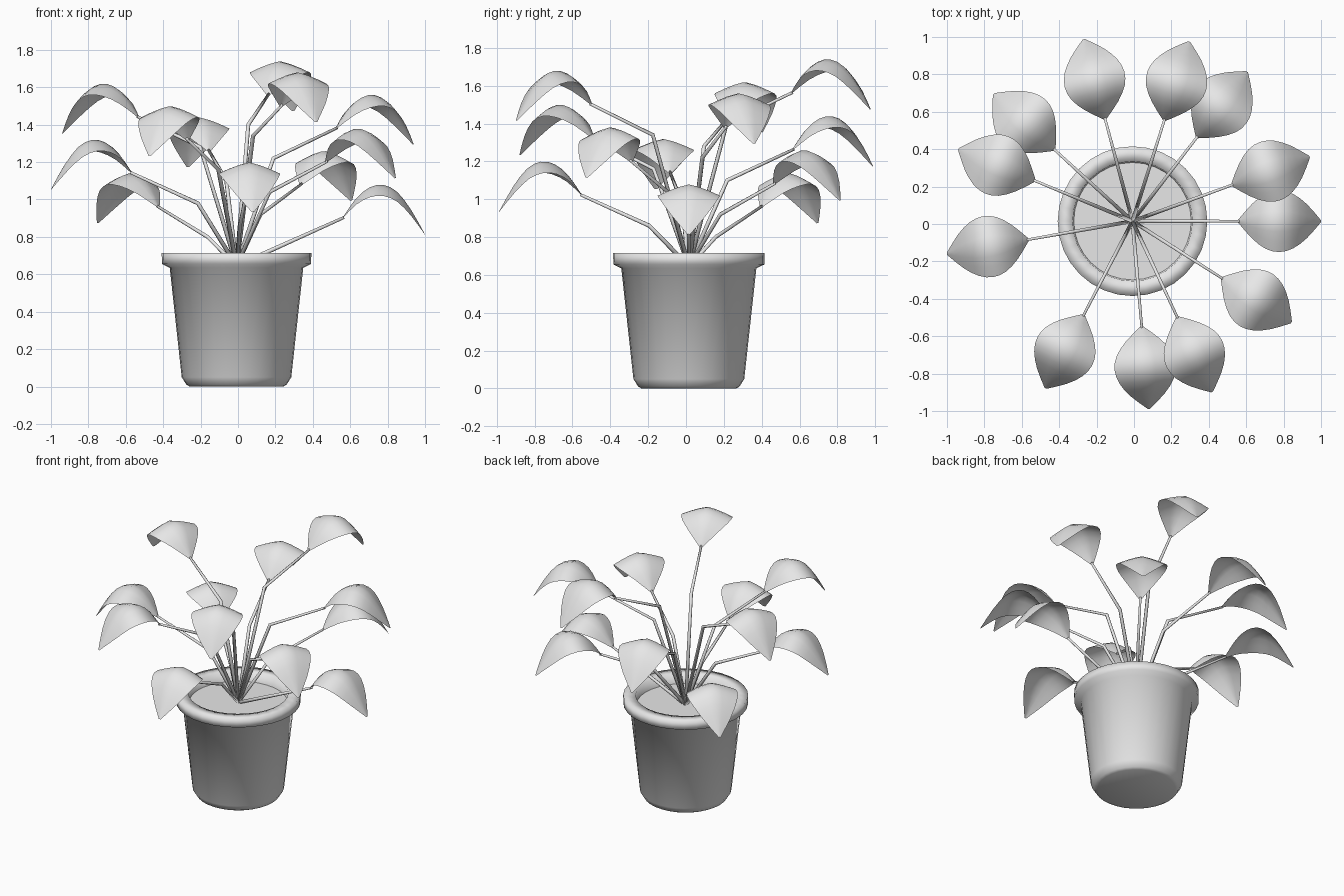
import bpy, bmesh, math
from mathutils import Matrix, Vector

if "Cube" in bpy.data.objects:
    bpy.data.objects.remove(bpy.data.objects["Cube"], do_unlink=True)

CENTRE = Vector((-0.008, 0.015, 0))
LEAVES = 12
GOLDEN = math.radians(137.5)

# One plain grey for the whole model
grey = bpy.data.materials.new("plain grey")
grey.use_nodes = True
grey.diffuse_color = (0.8, 0.8, 0.8, 1)
grey.node_tree.nodes["Principled BSDF"].inputs["Base Color"].default_value = (0.8, 0.8, 0.8, 1)


def make_object(name, bm, smooth=True):
    mesh = bpy.data.meshes.new(name)
    for face in bm.faces:
        face.smooth = smooth
    bm.to_mesh(mesh)
    bm.free()
    mesh.materials.append(grey)
    obj = bpy.data.objects.new(name, mesh)
    bpy.context.collection.objects.link(obj)
    return obj


def lathe(name, profile, sides=32):
    """Spin an (r, z) profile around the pot axis."""
    bm = bmesh.new()
    verts = [bm.verts.new((r, 0, z)) for r, z in profile]
    edges = [bm.edges.new(pair) for pair in zip(verts, verts[1:])]
    bmesh.ops.spin(bm, geom=verts + edges, cent=(0, 0, 0), axis=(0, 0, 1),
                   angle=math.tau, steps=sides, use_merge=False)
    bmesh.ops.remove_doubles(bm, verts=bm.verts, dist=0.0005)
    bmesh.ops.recalc_face_normals(bm, faces=bm.faces)
    obj = make_object(name, bm)
    obj.location = CENTRE
    return obj


def sample(points, t):
    """Catmull-Rom reading of evenly spaced values, t from 0 to 1."""
    last = len(points) - 1
    i = min(int(t * last), last - 1)
    f = t * last - i
    b, c = points[i], points[i + 1]
    a = points[i - 1] if i else 2 * b - c
    d = points[i + 2] if i + 2 <= last else 2 * c - b
    return b + 0.5 * f * (c - a + f * (2*a - 5*b + 4*c - d + f * (3*(b - c) + d - a)))


def make_leaf(name, angle, base_z):
    """Arched blade, folded softly along its midrib."""
    rib = [0, 0.105, 0.165, 0.178, 0.14, 0.045, -0.085]
    width = [0.008, 0.092, 0.148, 0.165, 0.145, 0.09, 0.006]
    rows, half = 12, 3
    bm = bmesh.new()
    grid = []
    for j in range(rows + 1):
        t = j / rows
        w, z = sample(width, t), sample(rib, t)
        row = []
        for k in range(-half, half + 1):
            u = k / half
            drop = 0.36 * w * abs(u) ** 1.3
            row.append(bm.verts.new((0.565 + 0.442 * t, u * w, base_z + z - drop)))
        grid.append(row)
    for r0, r1 in zip(grid, grid[1:]):
        for k in range(2 * half):
            bm.faces.new((r0[k], r1[k], r1[k + 1], r0[k + 1]))
    obj = make_object(name, bm)
    obj.matrix_world = Matrix.Translation(CENTRE) @ Matrix.Rotation(angle, 4, "Z")


def make_stem(name, angle, base_z):
    """Thin six-sided stalk with one bend, tapering to the leaf."""
    path = [(0, 0.645, 0.012), (0.21, base_z - 0.16, 0.011), (0.575, base_z + 0.004, 0.008)]
    bm = bmesh.new()
    rings = []
    for i, (r, z, size) in enumerate(path):
        before, after = path[max(i - 1, 0)], path[min(i + 1, 2)]
        slope = math.atan2(after[1] - before[1], after[0] - before[0])
        ring = []
        for k in range(6):
            a = math.tau * k / 6
            up, side = size * math.cos(a), size * math.sin(a)
            ring.append(bm.verts.new((r - up * math.sin(slope), side, z + up * math.cos(slope))))
        rings.append(ring)
    for r0, r1 in zip(rings, rings[1:]):
        for k in range(6):
            bm.faces.new((r0[k], r0[(k + 1) % 6], r1[(k + 1) % 6], r1[k]))
    bm.faces.new(rings[0])
    bm.faces.new(rings[-1])
    bmesh.ops.recalc_face_normals(bm, faces=bm.faces)
    obj = make_object(name, bm)
    obj.matrix_world = Matrix.Translation(CENTRE) @ Matrix.Rotation(angle, 4, "Z")


# Pot with a thick rim, and an inner wall reaching below the soil
lathe("pot", [(0, 0), (0.25, 0), (0.268, 0.01), (0.293, 0.05), (0.357, 0.635),
              (0.399, 0.655), (0.4, 0.715), (0.32, 0.715), (0.312, 0.63)])

# Flat soil disc
soil = bmesh.new()
bmesh.ops.create_circle(soil, cap_ends=True, segments=32, radius=0.316)
make_object("soil", soil, smooth=False).location = CENTRE + Vector((0, 0, 0.65))

# Leaves climb in a golden-angle spiral
for n in range(LEAVES):
    turn, height = n * GOLDEN, 0.9 + 0.06 * n
    make_stem(f"stem_{n + 1}", turn, height)
    make_leaf(f"leaf_{n + 1}", turn, height)
